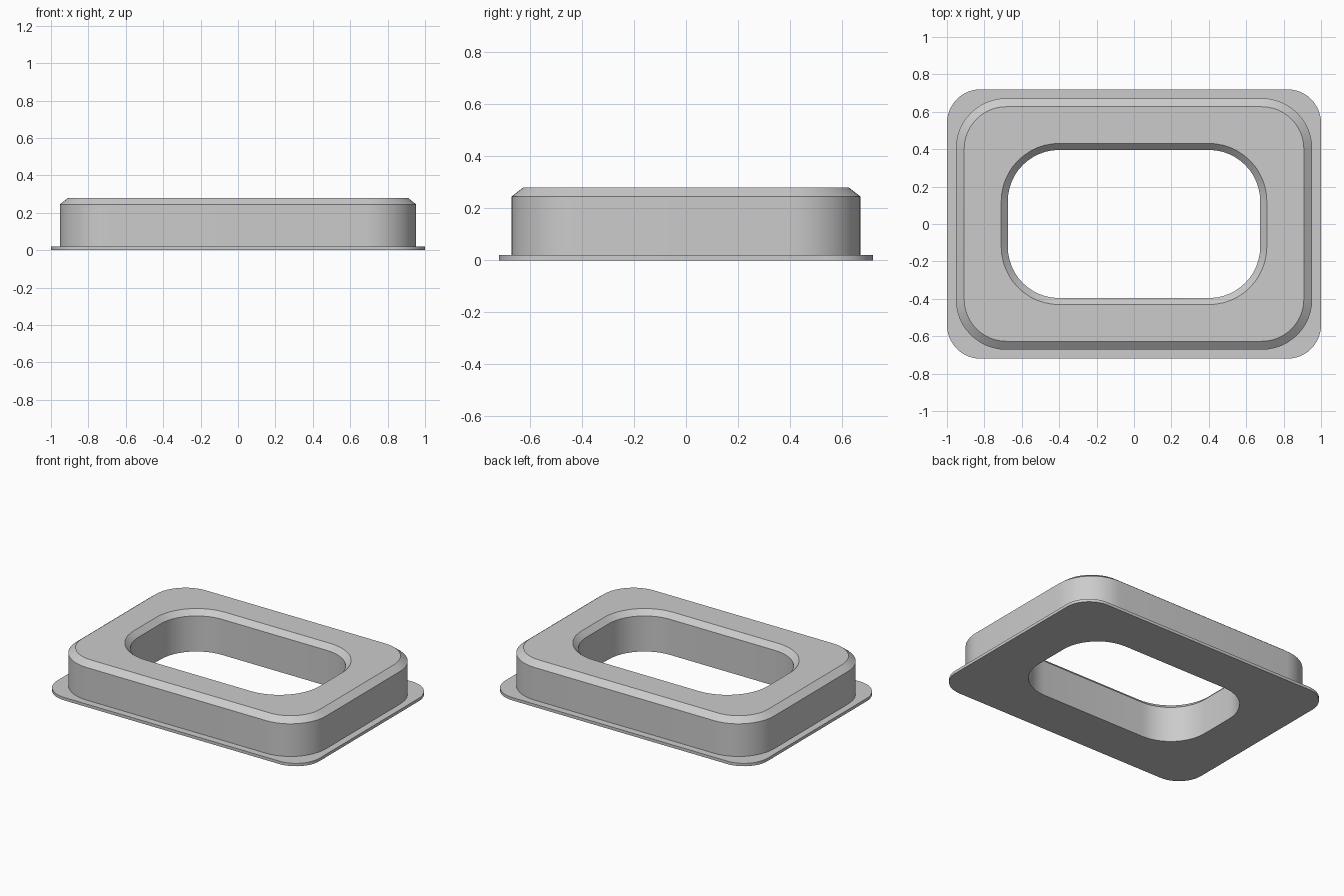
import bpy, bmesh, math

cube = bpy.data.objects.get("Cube")
if cube:
    bpy.data.objects.remove(cube, do_unlink=True)

grey = bpy.data.materials.new("mid grey")
colour = (0.6, 0.6, 0.6, 1)
grey.diffuse_color = colour
grey.use_nodes = True
grey.node_tree.nodes["Principled BSDF"].inputs["Base Color"].default_value = colour

STEPS = 12


def rounded_ring(bm, half_x, half_y, radius, z):
    """Vertices of a rounded rectangle, counter-clockwise."""
    ring = []
    for corner, (sx, sy) in enumerate(((1, 1), (-1, 1), (-1, -1), (1, -1))):
        for i in range(STEPS + 1):
            a = (corner + i / STEPS) * math.pi / 2
            ring.append(bm.verts.new((sx * (half_x - radius) + radius * math.cos(a),
                                      sy * (half_y - radius) + radius * math.sin(a), z)))
    return ring


def closed_frame(name, sections):
    """Bridge the sections in order and join the last to the first."""
    bm = bmesh.new()
    rings = [rounded_ring(bm, *s) for s in sections]
    for a, b in zip(rings, rings[1:] + rings[:1]):
        for i in range(len(a)):
            j = (i + 1) % len(a)
            bm.faces.new((a[i], a[j], b[j], b[i]))
    bmesh.ops.recalc_face_normals(bm, faces=bm.faces)
    mesh = bpy.data.meshes.new(name)
    bm.to_mesh(mesh)
    bm.free()
    mesh.materials.append(grey)
    obj = bpy.data.objects.new(name, mesh)
    bpy.context.collection.objects.link(obj)
    bpy.ops.object.select_all(action='DESELECT')
    obj.select_set(True)
    bpy.context.view_layer.objects.active = obj
    bpy.ops.object.shade_smooth_by_angle(angle=math.radians(30))


# Flange, outer wall, chamfered rim and opening as one closed section
closed_frame("flanged_bezel_frame", [
    (1.0, 0.72, 0.18, 0),
    (1.0, 0.72, 0.18, 0.02),
    (0.953, 0.672, 0.27, 0.02),
    (0.953, 0.672, 0.27, 0.245),
    (0.908, 0.627, 0.225, 0.28),
    (0.71, 0.431, 0.31, 0.28),
    (0.675, 0.396, 0.275, 0.245),
    (0.675, 0.396, 0.275, 0),
])
